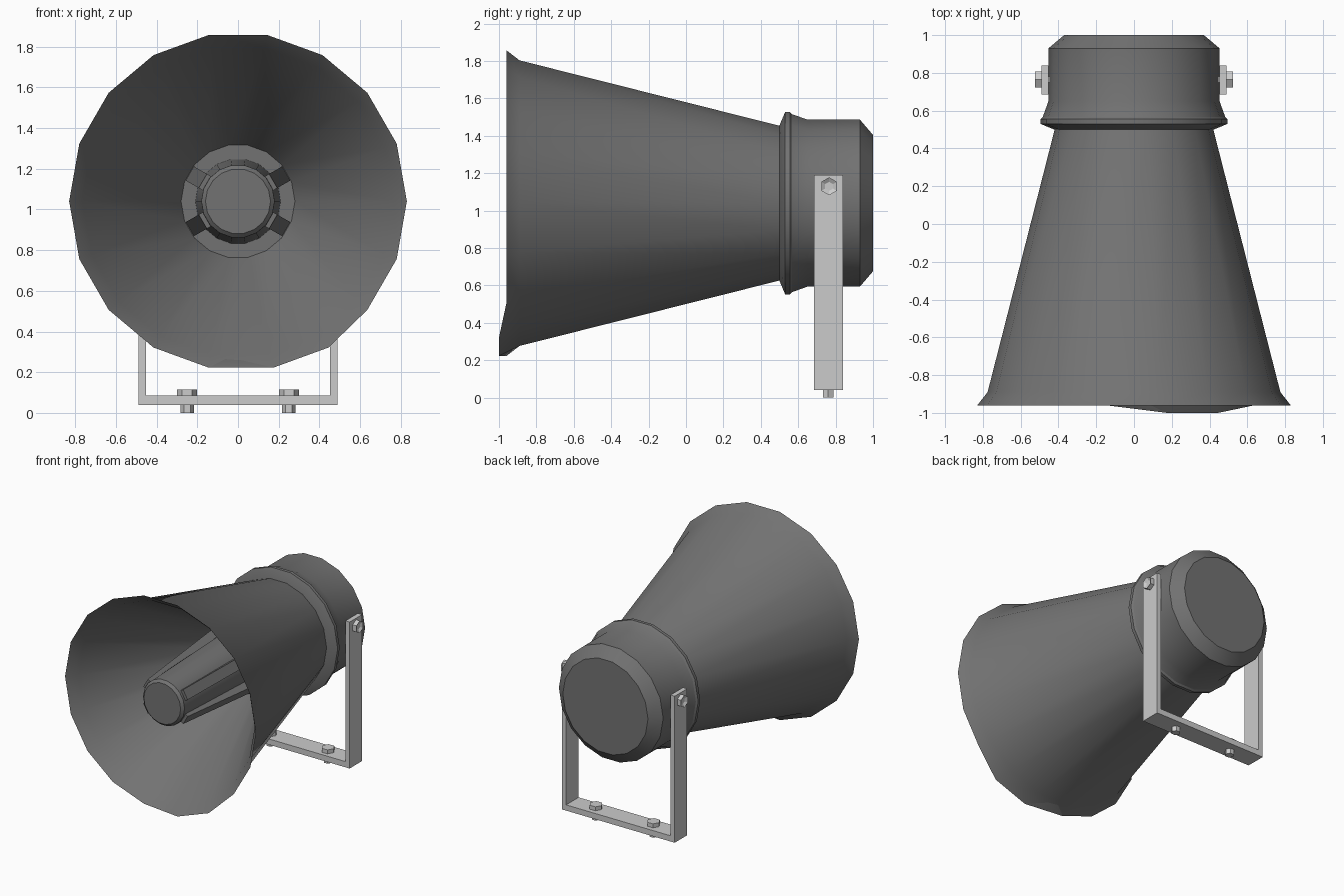
import bpy, bmesh
from math import sin, cos, pi, radians
from mathutils import Vector, Matrix

if "Cube" in bpy.data.objects:
    bpy.data.objects.remove(bpy.data.objects["Cube"])

AXIS_Z = 1.04
DARK = bpy.data.materials.new("dark_grey")
DARK.diffuse_color = (0.17, 0.17, 0.17, 1)
DARK.use_nodes = True
DARK.node_tree.nodes["Principled BSDF"].inputs["Base Color"].default_value = DARK.diffuse_color


def finish(bm, name, smooth=None, mat=None):
    bmesh.ops.recalc_face_normals(bm, faces=bm.faces)
    me = bpy.data.meshes.new(name)
    bm.to_mesh(me)
    bm.free()
    if mat:
        me.materials.append(mat)
    ob = bpy.data.objects.new(name, me)
    bpy.context.collection.objects.link(ob)
    if smooth:
        bpy.ops.object.select_all(action='DESELECT')
        ob.select_set(True)
        bpy.context.view_layer.objects.active = ob
        bpy.ops.object.shade_smooth_by_angle(angle=radians(smooth))
    return ob


def lathe(profile, n=18, cap_start=False, cap_end=False):
    """Rings of (y, radius) around the horn axis; returns bmesh and rings."""
    bm = bmesh.new()
    rings = [[bm.verts.new((r * cos(2 * pi * i / n), y, AXIS_Z + r * sin(2 * pi * i / n)))
              for i in range(n)] for y, r in profile]
    for a, b in zip(rings, rings[1:]):
        for i in range(n):
            j = (i + 1) % n
            bm.faces.new((a[i], a[j], b[j], b[i]))
    if cap_start:
        bm.faces.new(rings[0])
    if cap_end:
        bm.faces.new(rings[-1])
    return bm, rings


def box(name, lo, hi):
    bm = bmesh.new()
    lo, hi = Vector(lo), Vector(hi)
    m = Matrix.Translation((lo + hi) / 2) @ Matrix.Diagonal((*(hi - lo), 1))
    bmesh.ops.create_cube(bm, size=1, matrix=m)
    return finish(bm, name)


def hex_bolt(name, base, direction, radius, height, recess=True, turn=0):
    """Hexagonal bolt head, optionally with a small socket in its outer face."""
    bm = bmesh.new()
    bmesh.ops.create_cone(bm, cap_ends=True, segments=6, radius1=radius, radius2=radius,
                          depth=height, matrix=Matrix.Translation((0, 0, height / 2)))
    if recess:
        top = max(bm.faces, key=lambda f: f.calc_center_median().z)
        bmesh.ops.inset_region(bm, faces=[top], thickness=radius * 0.5)
        bmesh.ops.translate(bm, verts=top.verts, vec=(0, 0, -height * 0.4))
    rot = Vector(direction).to_track_quat('Z', 'Y').to_matrix().to_4x4()
    bm.transform(Matrix.Translation(base) @ rot @ Matrix.Rotation(radians(turn), 4, 'Z'))
    return finish(bm, name)


# Horn bell: outer cone, flared lip, inner throat and its end wall
bm, rings = lathe([(0.5, 0.42), (-0.89, 0.775), (-0.96, 0.83),
                   (-0.885, 0.765), (0.0, 0.28), (0.0, 0.19)])
# Dented section of the lip at lower right
for ring, s in ((rings[2], 1.0), (rings[3], 0.4)):
    for i in (14, 15):
        ring[i].co += Vector((0.03, -0.04, 0)) * s
finish(bm, "horn_bell", 40, DARK)

# Rear driver housing with raised collar
bm, _ = lathe([(0.495, 0.41), (0.53, 0.495), (0.555, 0.495), (0.567, 0.483),
               (0.65, 0.453), (0.93, 0.453), (1.0, 0.37)], cap_start=True, cap_end=True)
finish(bm, "driver_housing", 24, DARK)

# Central core inside the horn
bm, _ = lathe([(-0.94, 0.16), (-0.92, 0.18), (0.02, 0.21)], cap_start=True)
finish(bm, "horn_core", 30, DARK)

# Four tapered ribs along the core
for k, deg in enumerate((30, 150, 210, 330)):
    a = radians(deg)
    radial = Vector((cos(a), 0, sin(a)))
    side = Vector((-sin(a), 0, cos(a)))
    bm = bmesh.new()
    ends = []
    for y, r in ((-0.9, 0.2), (0.02, 0.275)):
        o = Vector((0, y, AXIS_Z))
        ends.append([bm.verts.new(o + radial * q + side * w)
                     for q, w in ((0.15, -0.04), (r, -0.04), (r, 0.04), (0.15, 0.04))])
    f, b = ends
    bm.faces.new(f)
    bm.faces.new(b)
    for i in range(4):
        j = (i + 1) % 4
        bm.faces.new((f[i], f[j], b[j], b[i]))
    finish(bm, f"core_rib_{k + 1}", mat=DARK)

# U-shaped mounting bracket: one profile extruded along y
bm = bmesh.new()
outline = [(-0.49, 0.04), (0.49, 0.04), (0.49, 1.19), (0.453, 1.19),
           (0.453, 0.085), (-0.453, 0.085), (-0.453, 1.19), (-0.49, 1.19)]
face = bm.faces.new([bm.verts.new((x, 0.685, z)) for x, z in outline])
new = bmesh.ops.extrude_face_region(bm, geom=[face])['geom']
bmesh.ops.translate(bm, verts=[g for g in new if isinstance(g, bmesh.types.BMVert)],
                    vec=(0, 0.155, 0))
finish(bm, "mounting_bracket")

# Pivot bolts on the arms, mounting bolts through the base
for s, label in ((-1, "left"), (1, "right")):
    hex_bolt(f"pivot_bolt_{label}", (s * 0.488, 0.765, 1.13), (s, 0, 0), 0.048, 0.035)
    box(f"pivot_pin_{label}", (s * 0.475 - 0.03, 0.75, 1.115), (s * 0.475 + 0.03, 0.78, 1.145))
    hex_bolt(f"base_bolt_{label}", (s * 0.25, 0.76, 0.084), (0, 0, 1), 0.049, 0.032, False, 90)
    hex_bolt(f"base_bolt_shank_{label}", (s * 0.25, 0.76, 0.041), (0, 0, -1), 0.033, 0.041, False, 90)
